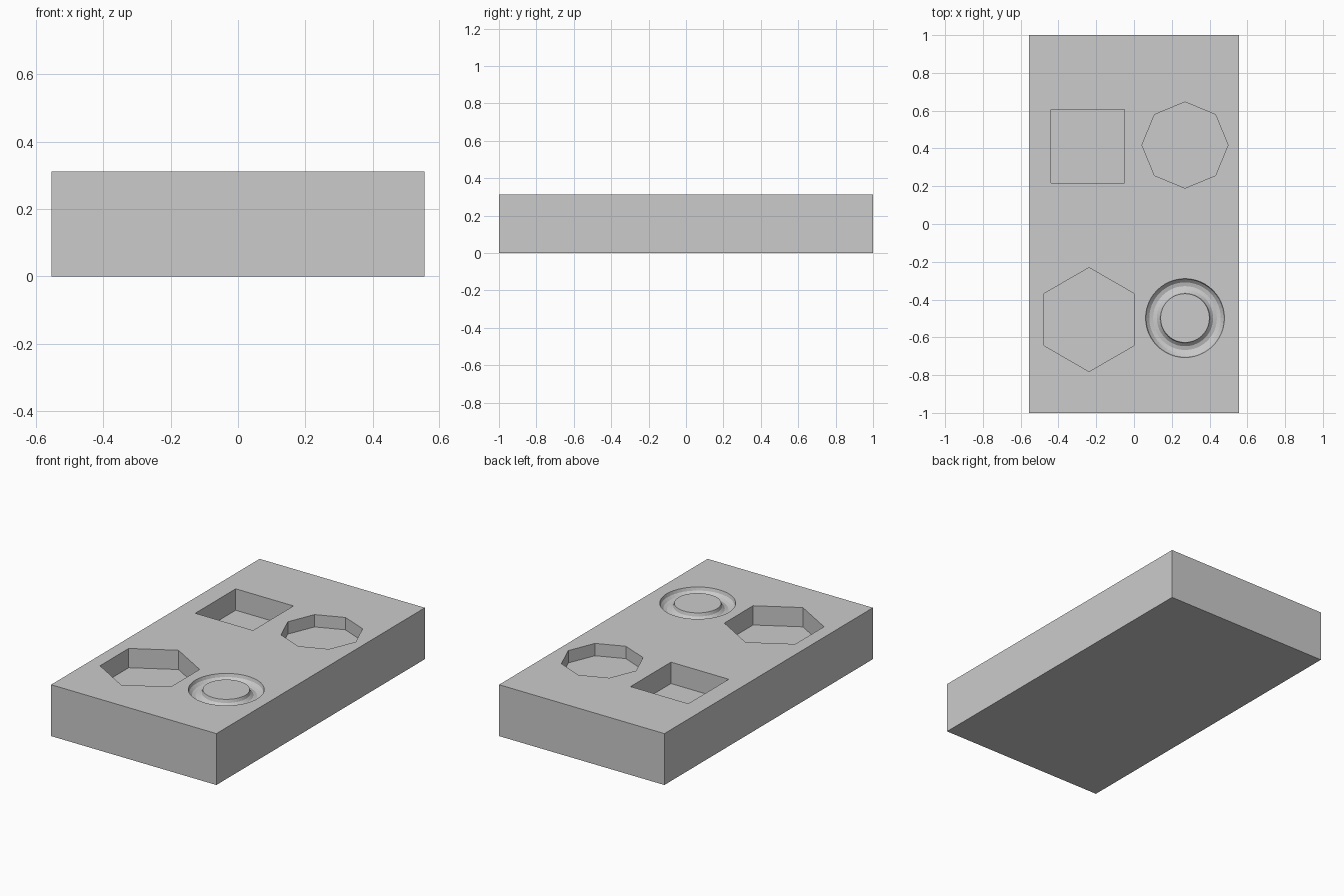
import bpy
import math

if "Cube" in bpy.data.objects:
    bpy.data.objects.remove(bpy.data.objects["Cube"])

W, L, H = 1.11, 2.0, 0.312

grey = bpy.data.materials.new("plain grey")
grey.diffuse_color = (0.6, 0.6, 0.6, 1)
grey.use_nodes = True
grey.node_tree.nodes["Principled BSDF"].inputs["Base Color"].default_value = grey.diffuse_color

# Solid block
bpy.ops.mesh.primitive_cube_add(size=1, location=(0, 0, H / 2))
block = bpy.context.object
block.name = "block"
block.scale = (W, L, H)
bpy.ops.object.transform_apply(location=True, rotation=True, scale=True)
block.data.materials.append(grey)


def prism_cutter(name, sides, radius, x, y, depth, turn):
    """Upright prism reaching 'depth' below the top face."""
    height = depth + 0.1
    bpy.ops.mesh.primitive_cylinder_add(
        vertices=sides, radius=radius, depth=height,
        location=(x, y, H + 0.1 - height / 2), rotation=(0, 0, turn))
    bpy.context.object.name = name
    return bpy.context.object


# Shaped pockets and the ring groove
cutters = [
    prism_cutter("square_cutter", 4, 0.388 / math.sqrt(2), -0.245, 0.411, 0.13, math.pi / 4),
    prism_cutter("octagon_cutter", 8, 0.228, 0.27, 0.418, 0.075, 0),
    prism_cutter("hexagon_cutter", 6, 0.275, -0.238, -0.506, 0.117, 0),
]
bpy.ops.mesh.primitive_torus_add(
    major_segments=48, minor_segments=12, major_radius=0.169, minor_radius=0.04,
    location=(0.27, -0.498, H + 0.0005))
bpy.context.object.name = "ring_cutter"
cutters.append(bpy.context.object)

# Cut each one out of the block
bpy.ops.object.select_all(action='DESELECT')
block.select_set(True)
bpy.context.view_layer.objects.active = block
for cutter in cutters:
    cutter.hide_render = True
    cutter.data.materials.append(grey)
    mod = block.modifiers.new(cutter.name, 'BOOLEAN')
    mod.operation = 'DIFFERENCE'
    mod.solver = 'EXACT'
    mod.object = cutter
    bpy.ops.object.modifier_apply(modifier=mod.name)
for cutter in cutters:
    bpy.data.objects.remove(cutter)
